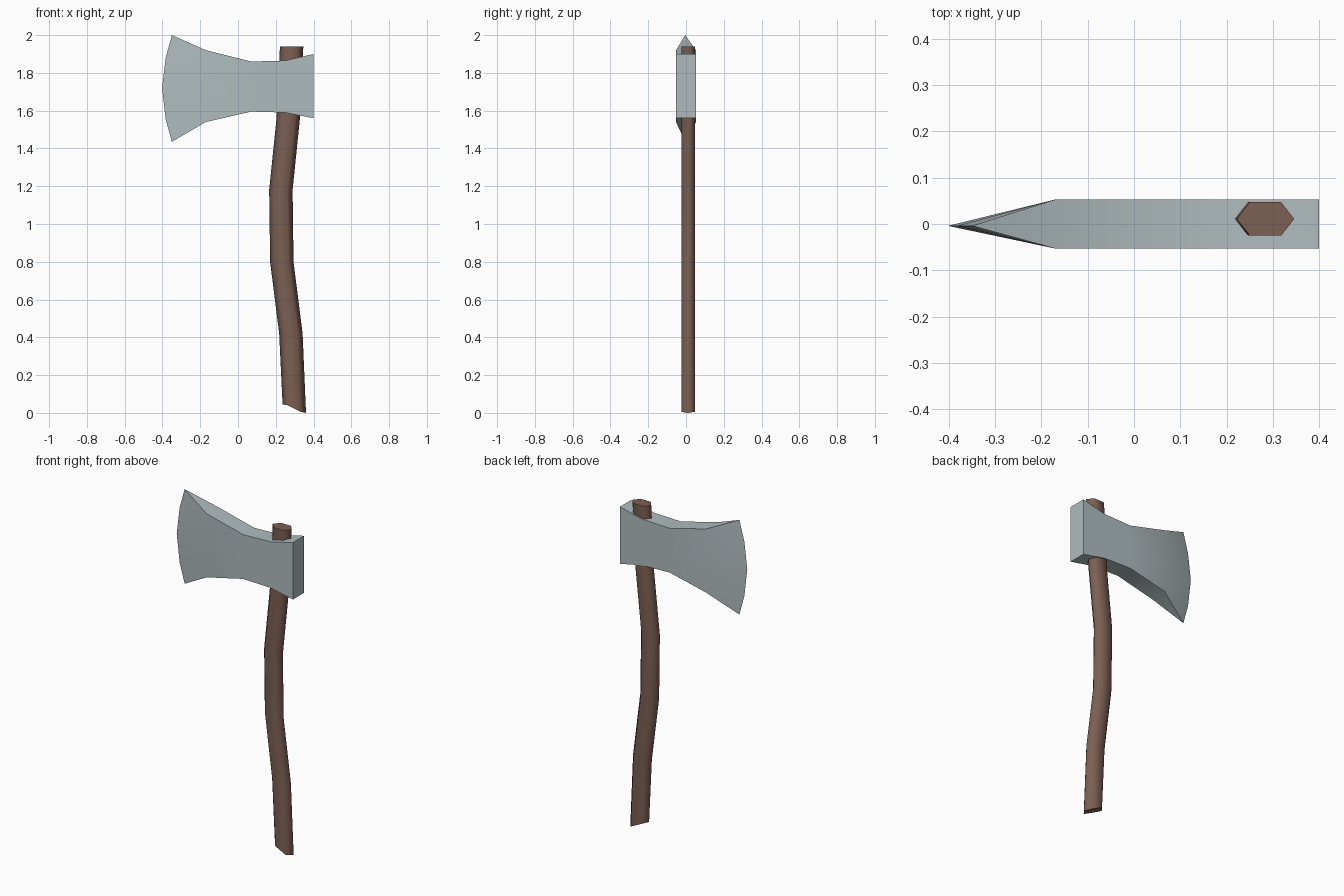
import bpy

if "Cube" in bpy.data.objects:
    bpy.data.objects.remove(bpy.data.objects["Cube"])


def material(name, rgb):
    m = bpy.data.materials.new(name)
    m.diffuse_color = (*rgb, 1)
    m.use_nodes = True
    m.node_tree.nodes["Principled BSDF"].inputs["Base Color"].default_value = m.diffuse_color
    return m


def build(name, verts, faces, mat):
    me = bpy.data.meshes.new(name)
    me.from_pydata(verts, [], faces)
    me.materials.append(mat)
    ob = bpy.data.objects.new(name, me)
    bpy.context.collection.objects.link(ob)
    bpy.context.view_layer.objects.active = ob
    bpy.ops.object.select_all(action='DESELECT')
    ob.select_set(True)
    bpy.ops.object.mode_set(mode='EDIT')
    bpy.ops.mesh.select_all(action='SELECT')
    bpy.ops.mesh.normals_make_consistent(inside=False)
    bpy.ops.object.mode_set(mode='OBJECT')
    return ob


steel = material("steel grey", (0.43, 0.50, 0.52))
wood = material("brown wood", (0.20, 0.115, 0.085))

# Axe head: cheek columns (x, bottom, top) running from the poll to the curved edge
ROWS = 5
columns = [(0.40, 1.56, 1.90), (0.25, 1.59, 1.865), (0.07, 1.595, 1.86), (-0.17, 1.54, 1.92)]
edge = [(-0.35, 1.435), (-0.383, 1.555), (-0.402, 1.72), (-0.383, 1.88), (-0.35, 2.0)]
verts, faces = [], []
for y in (-0.053, 0.053):
    for x, lo, hi in columns:
        verts += [(x, y, lo + (hi - lo) * r / (ROWS - 1)) for r in range(ROWS)]
n = len(columns)
verts += [(x, -0.004, z) for x, z in edge]


def vid(side, col, row):
    return 2 * n * ROWS + row if col == n else (side * n + col) * ROWS + row


for c in range(n):
    for s in (0, 1):
        for r in range(ROWS - 1):
            faces.append((vid(s, c, r), vid(s, c + 1, r), vid(s, c + 1, r + 1), vid(s, c, r + 1)))
    for r in (0, ROWS - 1):
        loop = [vid(0, c, r), vid(0, c + 1, r), vid(1, c + 1, r), vid(1, c, r)]
        faces.append(tuple(dict.fromkeys(loop)))
for r in range(ROWS - 1):
    faces.append((vid(0, 0, r), vid(1, 0, r), vid(1, 0, r + 1), vid(0, 0, r + 1)))
build("axe_head", verts, faces, steel)
bpy.ops.object.shade_smooth_by_angle(angle=0.5)

# Handle: flattened hexagon swept along a gently bent centre line
hexagon = [(-0.062, 0), (-0.034, -0.036), (0.034, -0.036), (0.062, 0), (0.034, 0.036), (-0.034, 0.036)]
path = [(0.298, 0.0), (0.280, 0.42), (0.232, 0.80), (0.227, 1.18), (0.266, 1.56), (0.284, 1.94)]
foot = [0.045, 0.04, 0.006, 0.0, 0.006, 0.04]  # slanted foot
verts, faces = [], []
for i, (cx, z) in enumerate(path):
    for k, (hx, hy) in enumerate(hexagon):
        verts.append((cx + hx, 0.011 + hy, foot[k] if i == 0 else z))
for i in range(len(path) - 1):
    for k in range(6):
        a, b = i * 6 + k, i * 6 + (k + 1) % 6
        faces.append((a, b, b + 6, a + 6))
sides = len(faces)
for o in (0, 6 * (len(path) - 1)):
    faces += [(o, o + 1, o + 5), (o + 1, o + 2, o + 4, o + 5), (o + 2, o + 3, o + 4)]
handle = build("handle", verts, faces, wood)
for i, p in enumerate(handle.data.polygons):
    p.use_smooth = i < sides
